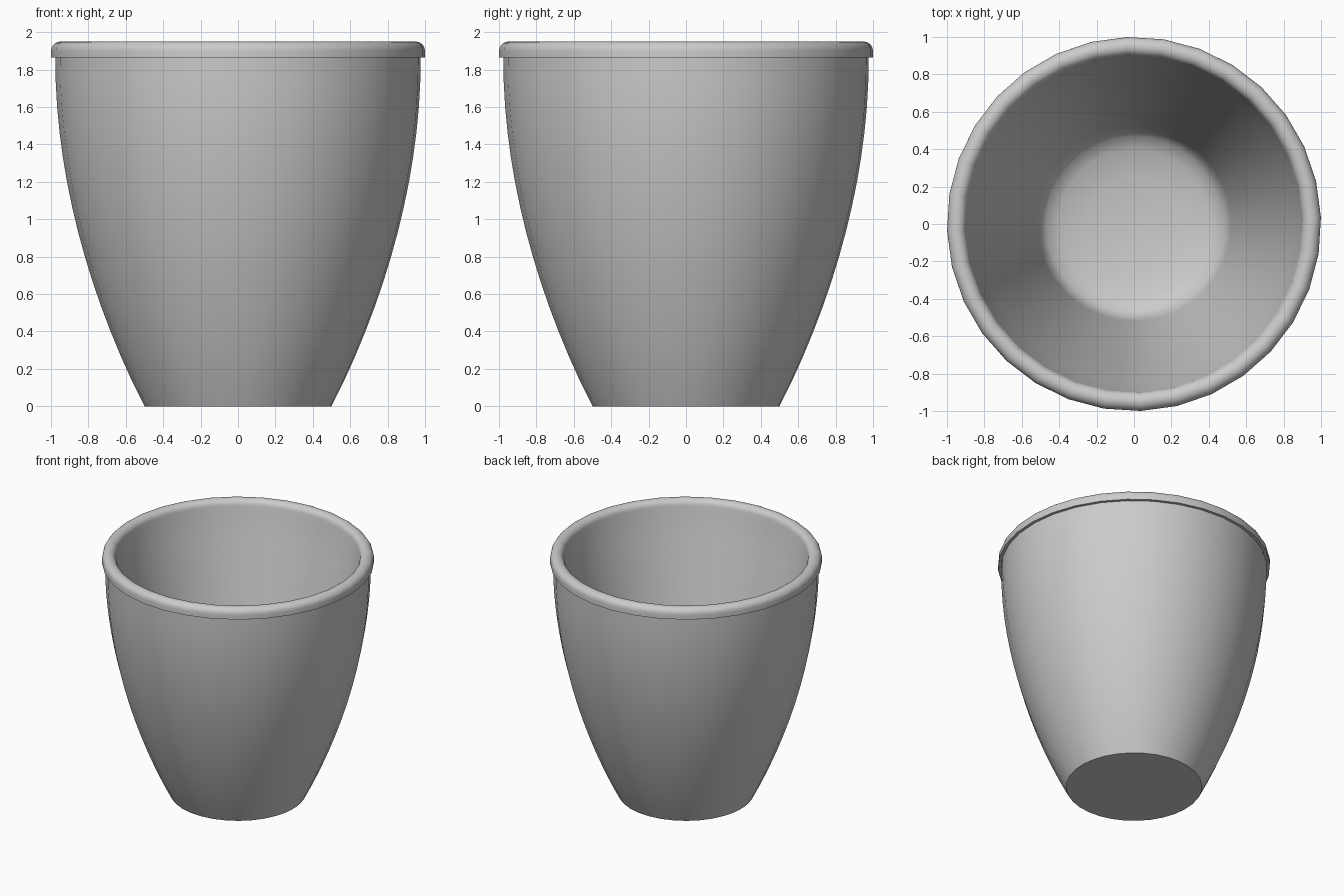
import bpy, bmesh, math
from mathutils import Matrix, Vector

if "Cube" in bpy.data.objects:
    bpy.data.objects.remove(bpy.data.objects["Cube"])

SIDES = 32
RIM_Z, LIP_R = 1.865, 0.977


def wall_radius(z):
    """Outer wall curve: 0.5 at the base, 0.977 under the rim."""
    t = max(z, 0.0) / RIM_Z
    bulge = 0.01 * math.sin(math.pi * min(t, 1.0) ** 0.7)
    return LIP_R - (LIP_R - 0.5) * max(1 - t, 0.0) ** 1.866 + bulge


def lerp(a, b, n):
    return [a + (b - a) * i / n for i in range(n + 1)]


# Outer wall, from the centre of the base up to the rim
profile = [(0.0, 0.0)]
profile += [(wall_radius(z), z) for z in lerp(0.0, RIM_Z, 14)]

# Rounded rim that overhangs the wall
profile.append((1.0, RIM_Z))
profile += [(0.95 + 0.05 * math.cos(a), 1.90 + 0.05 * math.sin(a))
            for a in lerp(0.0, math.pi * 0.95, 12)]

# Straight tapering inner wall, then a rounded turn into the floor
profile += [(r, 1.87 - (0.895 - r) * 4.35) for r in lerp(0.895, 0.52, 8)]
profile += [(0.505, 0.17), (0.47, 0.12), (0.40, 0.09), (0.25, 0.06), (0.0, 0.05)]

# Revolve the profile around z
bm = bmesh.new()
verts = [bm.verts.new((r, 0.0, z)) for r, z in profile]
edges = [bm.edges.new(pair) for pair in zip(verts, verts[1:])]
bmesh.ops.spin(bm, geom=verts + edges, cent=(0, 0, 0), axis=(0, 0, 1),
               angle=math.tau, steps=SIDES, use_duplicate=False)
bmesh.ops.remove_doubles(bm, verts=bm.verts[:], dist=1e-4)
bmesh.ops.rotate(bm, verts=bm.verts[:], cent=Vector((0, 0, 0)),
                 matrix=Matrix.Rotation(math.radians(2), 3, 'Z'))
bmesh.ops.recalc_face_normals(bm, faces=bm.faces[:])

mesh = bpy.data.meshes.new("pot")
bm.to_mesh(mesh)
bm.free()
pot = bpy.data.objects.new("pot", mesh)
bpy.context.collection.objects.link(pot)

# Smooth shading with crisp base and rim edges
bpy.context.view_layer.objects.active = pot
pot.select_set(True)
bpy.ops.object.shade_smooth_by_angle(angle=math.radians(50))
